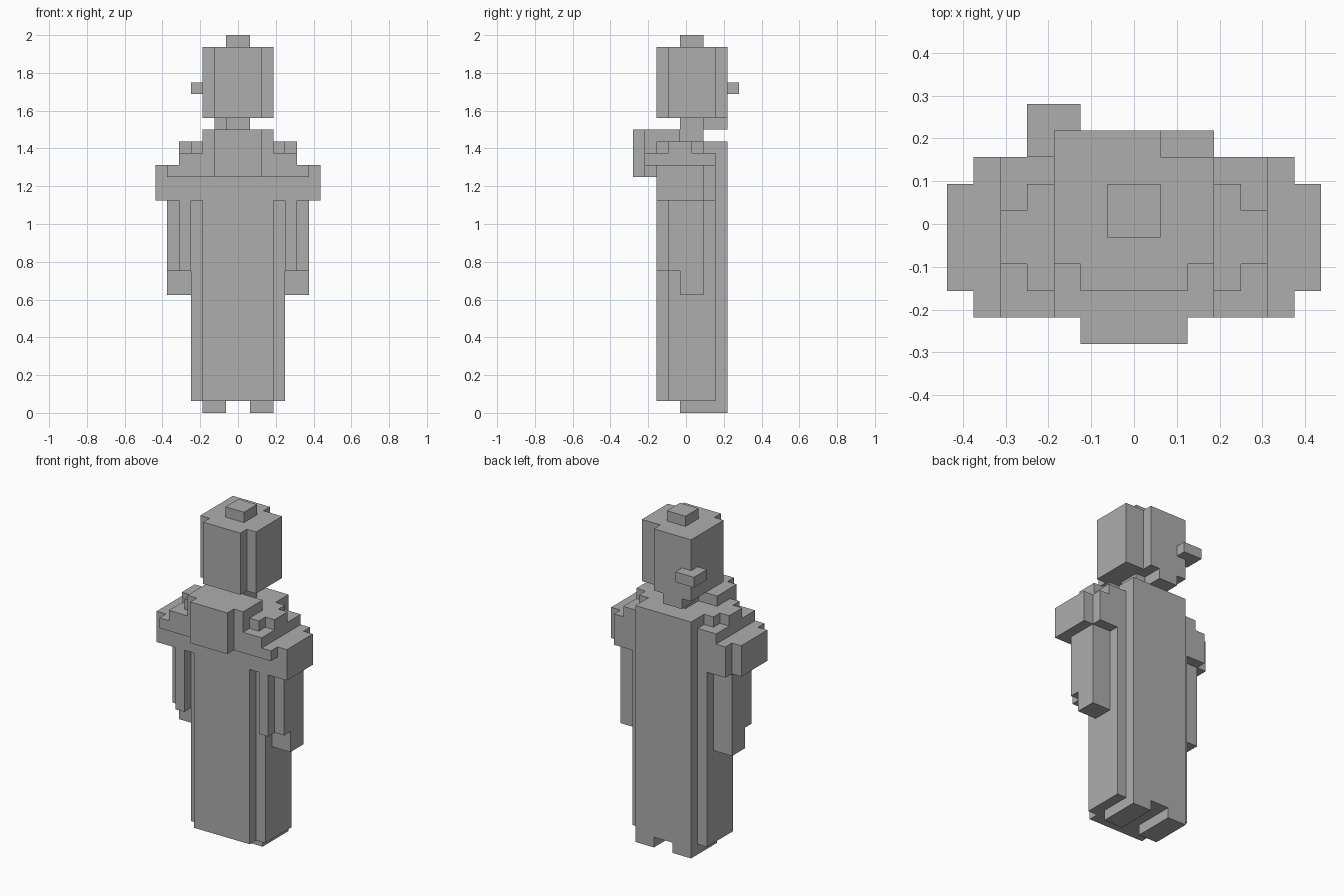
import bpy
import bmesh

UNIT = 1 / 16        # edge of one block
DEPTH = 9            # blocks from front to back

default = bpy.data.objects.get("Cube")
if default:
    bpy.data.objects.remove(default, do_unlink=True)

grey = bpy.data.materials.new("plain grey")
grey.use_nodes = True
colour = (0.42, 0.42, 0.42, 1)
grey.diffuse_color = colour
grey.node_tree.nodes["Principled BSDF"].inputs["Base Color"].default_value = colour


def part(name, *boxes, mirror=False):
    """Build one object from boxes given as x, y and z ranges in blocks."""
    bm = bmesh.new()
    for xs, ys, zs in boxes:
        cube = bmesh.ops.create_cube(bm, size=1)
        for v in cube["verts"]:
            x, y, z = (r[1] if c > 0 else r[0] for c, r in zip(v.co, (xs, ys, zs)))
            v.co = (x * UNIT, (y - DEPTH / 2) * UNIT, z * UNIT)
    mesh = bpy.data.meshes.new(name)
    bm.to_mesh(mesh)
    bm.free()
    mesh.materials.append(grey)
    obj = bpy.data.objects.new(name, mesh)
    bpy.context.collection.objects.link(obj)
    if mirror:
        mod = obj.modifiers.new("mirror", "MIRROR")
        mod.use_mirror_merge = False
    return obj


# Robe with narrower side panels, and the feet below it
part("robe", ((-3, 3), (2, 8), (1, 23)))
part("robe_sides", ((3, 4), (3, 7), (1, 18)), mirror=True)
part("feet", ((1, 3), (4, 8), (0, 1)), mirror=True)

# Raised block on the chest
part("chest_piece",
     ((-3, 3), (1, 4), (20, 24)),
     ((-2, 2), (0, 1), (20, 24)))

# Stepped shoulder pads
part("shoulder_pads",
     ((3, 6), (2, 7), (18, 21)),
     ((6, 7), (2, 6), (18, 21)),
     ((3, 6), (1, 2), (20, 21)),
     ((3, 5), (1, 7), (21, 22)),
     ((3, 4), (2, 6), (22, 23)),
     ((4, 5), (3, 5), (22, 23)), mirror=True)

# Sleeves, with the hands showing beneath
part("sleeves",
     ((4, 6), (3, 6), (12, 18)),
     ((4, 5), (2, 3), (12, 18)), mirror=True)
part("hands", ((4, 6), (4, 6), (10, 12)), mirror=True)

# Neck and head, with cut front corners and a shorter back layer
part("neck", ((-1, 1), (4, 6), (23, 25)))
part("head",
     ((-3, 3), (3, 7), (25, 31)),
     ((-2, 2), (2, 3), (25, 31)),
     ((-3, 1), (7, 8), (25, 31)))
part("top_knot", ((-1, 1), (4, 6), (31, 32)))
part("nape_block", ((-2, 0), (6, 8), (24, 25)))
part("rear_corner_block", ((-4, -2), (7, 9), (27, 28)))
